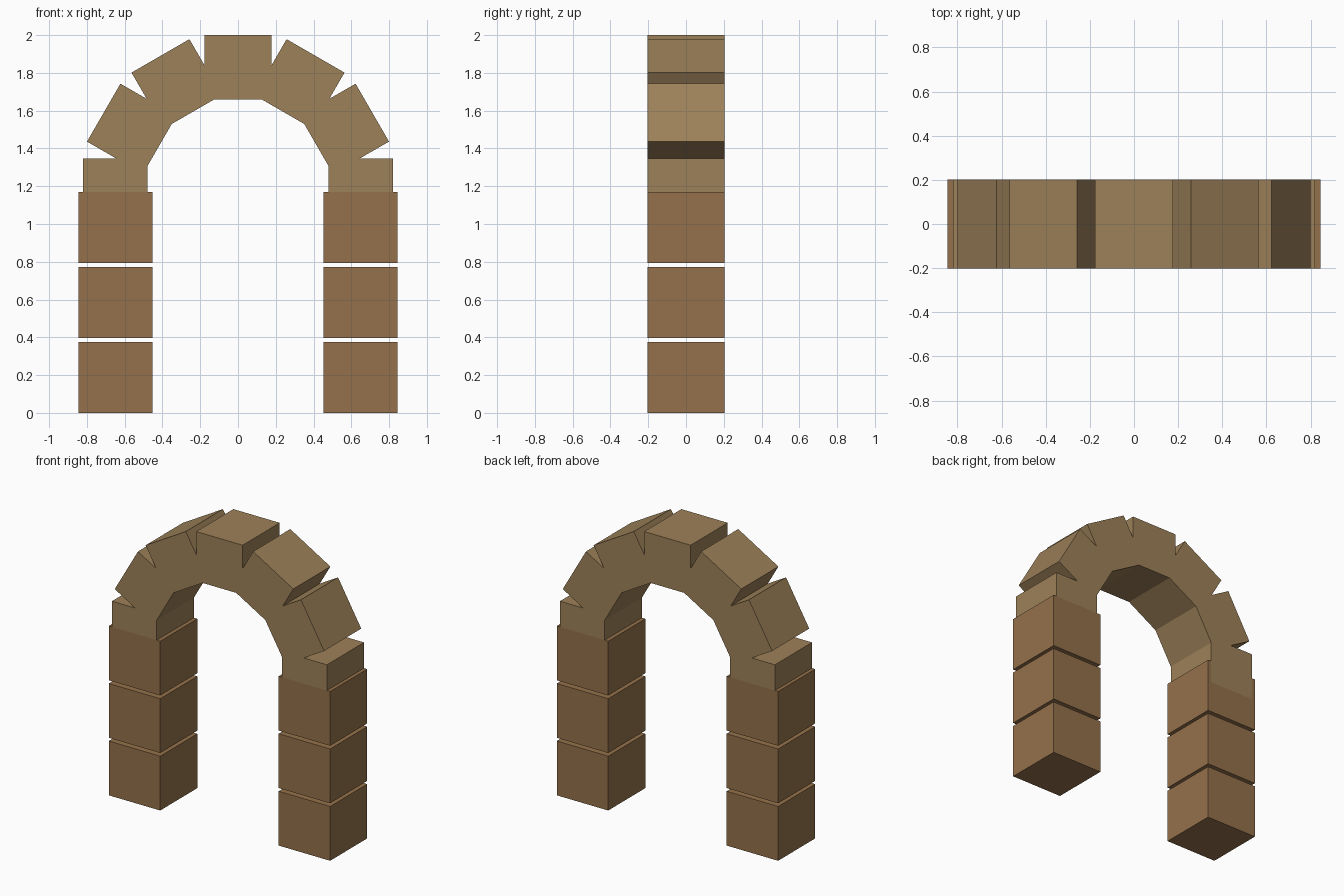
import bpy, math

if "Cube" in bpy.data.objects:
    bpy.data.objects.remove(bpy.data.objects["Cube"])

DEPTH = 0.405


def material(name, rgb):
    m = bpy.data.materials.new(name)
    m.diffuse_color = (*rgb, 1)
    m.use_nodes = True
    m.node_tree.nodes["Principled BSDF"].inputs["Base Color"].default_value = m.diffuse_color
    return m


pillar_mat = material("pillar_stone", (0.30, 0.165, 0.07))
arch_mat = material("arch_stone", (0.34, 0.22, 0.10))


def block(name, loc, size, mat, tilt=0.0):
    bpy.ops.mesh.primitive_cube_add(size=1, location=loc)
    ob = bpy.context.object
    ob.name = name
    ob.scale = size
    ob.rotation_euler.y = tilt
    ob.data.materials.append(mat)
    return ob


# Two pillars of three stacked blocks with open joints
for side, sx in (("left", -1), ("right", 1)):
    for i in range(3):
        block(f"{side}_pillar_block_{i + 1}", (sx * 0.649, 0, 0.1875 + i * 0.397),
              (0.393, DEPTH, 0.375), pillar_mat)

# Springer stones, sunk into the pillar tops
for side, sx in (("left", -1), ("right", 1)):
    block(f"{side}_springer", (sx * 0.65, 0, 1.18), (0.342, DEPTH, 0.333), arch_mat)

# Arch stones every 30 degrees around the arch centre
R, CZ = 0.65, 1.179
for i in range(1, 6):
    a = math.radians(30 * i)
    name = "keystone" if i == 3 else f"arch_stone_{i}"
    block(name, (R * math.cos(a), 0, CZ + R * math.sin(a)),
          (0.342, DEPTH, 0.354), arch_mat, -a)
